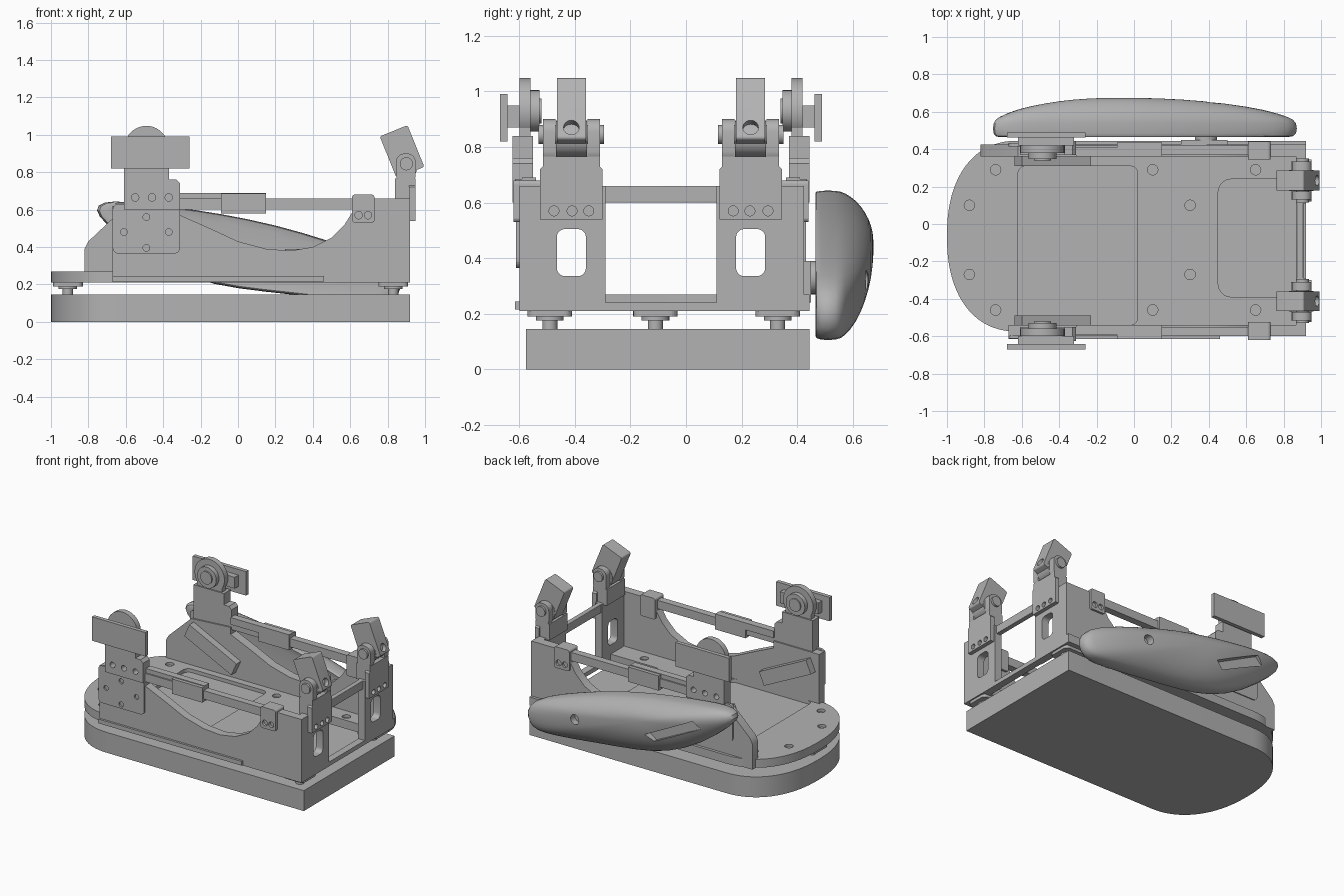
import bpy, bmesh, math
from mathutils import Matrix, Vector

cube = bpy.data.objects.get("Cube")
if cube:
    bpy.data.objects.remove(cube, do_unlink=True)

GREY = bpy.data.materials.new("machine_grey")
GREY.use_nodes = True
GREY.diffuse_color = (0.45, 0.45, 0.45, 1)
GREY.node_tree.nodes["Principled BSDF"].inputs["Base Color"].default_value = (0.45, 0.45, 0.45, 1)
MID_Y = -0.09
PLACE = {"x": lambda u, v, t: (t, u, v), "y": lambda u, v, t: (u, t, v), "z": lambda u, v, t: (u, v, t)}


# Helpers
def loft(name, rings):
    bm = bmesh.new()
    rows = [[bm.verts.new(p) for p in ring] for ring in rings]
    n = len(rows[0])
    for a, b in zip(rows, rows[1:]):
        for i in range(n):
            j = (i + 1) % n
            bm.faces.new((a[i], a[j], b[j], b[i]))
    bm.faces.new(rows[0])
    bm.faces.new(rows[-1])
    bmesh.ops.recalc_face_normals(bm, faces=bm.faces)
    me = bpy.data.meshes.new(name)
    bm.to_mesh(me)
    bm.free()
    me.materials.append(GREY)
    ob = bpy.data.objects.new(name, me)
    bpy.context.collection.objects.link(ob)
    return ob


def prism(name, pts, t0, t1, axis):
    return loft(name, [[PLACE[axis](u, v, t) for u, v in pts] for t in (t0, t1)])


def activate(ob):
    bpy.ops.object.select_all(action="DESELECT")
    ob.select_set(True)
    bpy.context.view_layer.objects.active = ob


def smooth(ob):
    activate(ob)
    bpy.ops.object.shade_smooth_by_angle(angle=math.radians(35))
    return ob


def rect(u0, u1, v0, v1, r=0):
    if not r:
        return [(u0, v0), (u1, v0), (u1, v1), (u0, v1)]
    pts = []
    for k, (u, v) in enumerate(rect(u0 + r, u1 - r, v0 + r, v1 - r)):
        for i in range(6):
            a = math.pi * (1 + k / 2 + i / 10)
            pts.append((u + r * math.cos(a), v + r * math.sin(a)))
    return pts


def circle(u, v, r, n=28):
    return [(u + r * math.cos(math.tau * i / n), v + r * math.sin(math.tau * i / n)) for i in range(n)]


def box(name, x0, x1, y0, y1, z0, z1):
    return prism(name, rect(x0, x1, y0, y1), z0, z1, "z")


def cyl(name, u, v, r, t0, t1, axis):
    return smooth(prism(name, circle(u, v, r), t0, t1, axis))


def cut(ob, shapes, t0, t1, axis):
    for pts in shapes:
        c = prism("cutter", pts, t0, t1, axis)
        c.hide_render = True
        m = ob.modifiers.new("cut", "BOOLEAN")
        m.object, m.solver = c, "EXACT"
        activate(ob)
        bpy.ops.object.modifier_apply(modifier=m.name)
        bpy.data.objects.remove(c, do_unlink=True)
    return ob


def bevel(ob, w):
    m = ob.modifiers.new("bevel", "BEVEL")
    m.width, m.segments = w, 3
    return smooth(ob)


def mirror(ob):
    c = ob.copy()
    c.data = ob.data.copy()
    c.data.transform(Matrix.Translation((0, 2 * MID_Y, 0)) @ Matrix.Diagonal((1, -1, 1, 1)))
    c.data.flip_normals()
    c.name = "left_" + ob.name
    bpy.context.collection.objects.link(c)


# Base slab and deck, rounded at one end
outline = [(0.92, -0.575), (0.92, 0.445)]
for i in range(41):
    a = math.pi * (0.5 + i / 40)
    c, s = math.cos(a), math.sin(a)
    outline.append((-0.62 - 0.38 * abs(c) ** 0.88, -0.065 + 0.51 * math.copysign(abs(s) ** 0.88, s)))
smooth(prism("base_slab", outline, 0, 0.145, "z"))
deck = prism("deck", outline, 0.21, 0.27, "z")
cut(deck, [rect(-0.62, 0.02, -0.54, 0.31, 0.04)], 0.245, 0.4, "z")
cut(deck, [rect(0.45, 1.1, -0.39, 0.24, 0.07)], 0.1, 0.4, "z")
bolts = [(-0.88, 0.1), (-0.88, -0.27)] + [(x, y) for x in (-0.74, 0.1, 0.65) for y in (0.29, -0.46)]
bolts += [(0.3, 0.1), (0.3, -0.27)]
cut(deck, [circle(x, y, 0.028, 16) for x, y in bolts], 0.25, 0.4, "z")
smooth(deck)
box("end_sill", 0.87, 0.92, -0.3, 0.11, 0.21, 0.24)

# Levelling feet
for x, y in ((-0.91, -0.11), (0.83, -0.49), (0.83, 0.33)):
    cyl("foot_stud", x, y, 0.027, 0.14, 0.19, "z")
    cyl("foot_collar", x, y, 0.05, 0.175, 0.2, "z")
    prism("foot_pad", rect(x - 0.08, x + 0.08, y - 0.08, y + 0.08, 0.03), 0.19, 0.212, "z")

# Side walls with a scooped top edge
scoop = [(0.92, 0.21), (0.92, 0.66), (0.66, 0.66), (0.62, 0.6), (0.57, 0.52), (0.5, 0.45), (0.4, 0.4),
         (0.28, 0.38), (0.15, 0.39), (0, 0.43), (-0.15, 0.5), (-0.31, 0.57), (-0.31, 0.62)]
smooth(prism("right_wall", scoop + [(-0.67, 0.62), (-0.67, 0.21)], -0.6, -0.54, "y"))
smooth(prism("left_wall", scoop + [(-0.62, 0.6), (-0.8, 0.43), (-0.82, 0.39), (-0.82, 0.21)], 0.36, 0.425, "y"))
box("wall_lip", -0.67, 0.46, -0.615, -0.59, 0.215, 0.245)

side = []
# Rails with slide blocks and clips
side.append(box("rail", -0.35, 0.9, -0.6, -0.55, 0.6, 0.66))
side.append(box("rail_cover", -0.31, 0.15, -0.59, -0.54, 0.64, 0.69))
side.append(box("slide_block", -0.09, 0.15, -0.615, -0.54, 0.58, 0.685))
clip = prism("rail_clip", rect(0.61, 0.73, 0.53, 0.68, 0.015), -0.62, -0.525, "y")
side.append(cut(clip, [circle(x, 0.57, 0.02, 16) for x in (0.645, 0.695)], -0.7, -0.6, "y"))

# Roller brackets
plate = prism("bracket_plate", rect(-0.67, -0.31, 0.365, 0.63, 0.03), -0.612, -0.595, "y")
spots = [(-0.61, 0.48), (-0.37, 0.48), (-0.49, 0.56), (-0.49, 0.395)]
side.append(cut(plate, [circle(x, z, 0.018, 16) for x, z in spots], -0.7, -0.5, "y"))
stem = prism("bracket_stem", [(-0.61, 0.6), (-0.31, 0.6), (-0.31, 0.74), (-0.33, 0.76), (-0.37, 0.76),
                              (-0.37, 0.84), (-0.61, 0.84)], -0.625, -0.55, "y")
side.append(cut(stem, [circle(x, 0.665, 0.02, 16) for x in (-0.55, -0.46, -0.37)], -0.7, -0.58, "y"))
side.append(box("stem_neck", -0.59, -0.39, -0.6, -0.56, 0.8, 0.92))
side.append(cyl("roller_disc", -0.49, 0.93, 0.118, -0.6, -0.56, "y"))
side.append(cyl("roller_hub", -0.49, 0.93, 0.075, -0.56, -0.528, "y"))
side.append(cyl("roller_cap", -0.49, 0.93, 0.045, -0.53, -0.52, "y"))
side.append(box("plate_spacer", -0.62, -0.32, -0.65, -0.6, 0.87, 0.95))
side.append(box("guide_plate", -0.68, -0.26, -0.67, -0.642, 0.82, 0.99))

# Slanted bars inside the walls
side.append(prism("slanted_bar", [(-0.64, 0.49), (-0.27, 0.31), (-0.23, 0.4), (-0.6, 0.58)], -0.545, -0.49, "y"))

# End posts with slots
post = prism("end_post", rect(-0.58, -0.29, 0.21, 0.66), 0.865, 0.92, "x")
side.append(smooth(cut(post, [rect(-0.465, -0.36, 0.335, 0.505, 0.03)], 0.8, 1, "x")))
mount = prism("post_mount", [(-0.525, 0.54), (-0.3, 0.54), (-0.3, 0.72), (-0.32, 0.74), (-0.505, 0.74),
                             (-0.525, 0.72)], 0.915, 0.948, "x")
spots = [(-0.475, 0.57), (-0.41, 0.57), (-0.35, 0.57), (-0.41, 0.695)]
side.append(cut(mount, [circle(y, z, 0.018, 16) for y, z in spots], 0.8, 1, "x"))
side.append(box("fork_base", 0.84, 0.948, -0.515, -0.31, 0.65, 0.765))

# Forked heads with tilted blocks
for y in (-0.515, -0.355):
    ear = prism("fork_ear", rect(0.845, 0.95, 0.74, 0.9, 0.045), y, y + 0.045, "y")
    side.append(smooth(ear))
side.append(cyl("fork_pin", 0.9, 0.845, 0.035, -0.53, -0.295, "y"))
side.append(cyl("pivot_roller", 0.895, 0.83, 0.065, -0.468, -0.357, "y"))
head = prism("tilted_head", rect(-0.08, 0.08, -0.12, 0.12, 0.012), -0.465, -0.36, "y")
cut(head, [circle(-0.4125, -0.075, 0.028, 16)], 0.04, 0.2, "x")
head.data.transform(Matrix.Translation((0.877, 0, 0.91)) @ Matrix.Rotation(math.radians(-22), 4, "Y"))
side.append(smooth(head))

for ob in side:
    mirror(ob)
bevel(box("cross_bar", 0.87, 0.905, -0.3, 0.12, 0.6, 0.66), 0.004)

# Side pod: domed shell on the back, tilted down toward the posts
rim = [(-0.77, 0.60), (-0.73, 0.645), (-0.6, 0.645), (-0.35, 0.615), (-0.1, 0.58), (0.2, 0.52), (0.5, 0.43),
       (0.78, 0.33), (0.87, 0.26), (0.88, 0.18), (0.84, 0.115), (0.75, 0.1), (0.55, 0.115), (0.3, 0.145),
       (0, 0.175), (-0.25, 0.225), (-0.5, 0.35), (-0.72, 0.53)]
peak = Vector((-0.08, 0.45))
rings = []
for s, y in ((0.9, 0.475), (0.96, 0.462), (1, 0.475), (1, 0.545), (0.96, 0.57), (0.82, 0.612),
             (0.6, 0.645), (0.35, 0.668), (0.1, 0.675)):
    ring = [peak + (Vector(p) - peak) * s for p in rim]
    rings.append([(p.x, y, p.y) for p in ring])
pod = loft("side_pod", rings)
sub = pod.modifiers.new("round", "SUBSURF")
sub.levels = sub.render_levels = 1
activate(pod)
bpy.ops.object.modifier_apply(modifier=sub.name)
cut(pod, [circle(0.42, 0.32, 0.035, 20)], 0.6, 0.8, "y")
grip = [(-0.55, 0.5), (-0.2, 0.33), (-0.14, 0.37), (-0.5, 0.55)]
cut(pod, [grip], 0.615, 0.8, "y")
smooth(pod)
cyl("pod_arm", 0.385, 0.33, 0.06, 0.4, 0.49, "y")
box("pod_bracket", 0.25, 0.5, 0.42, 0.45, 0.24, 0.39)
